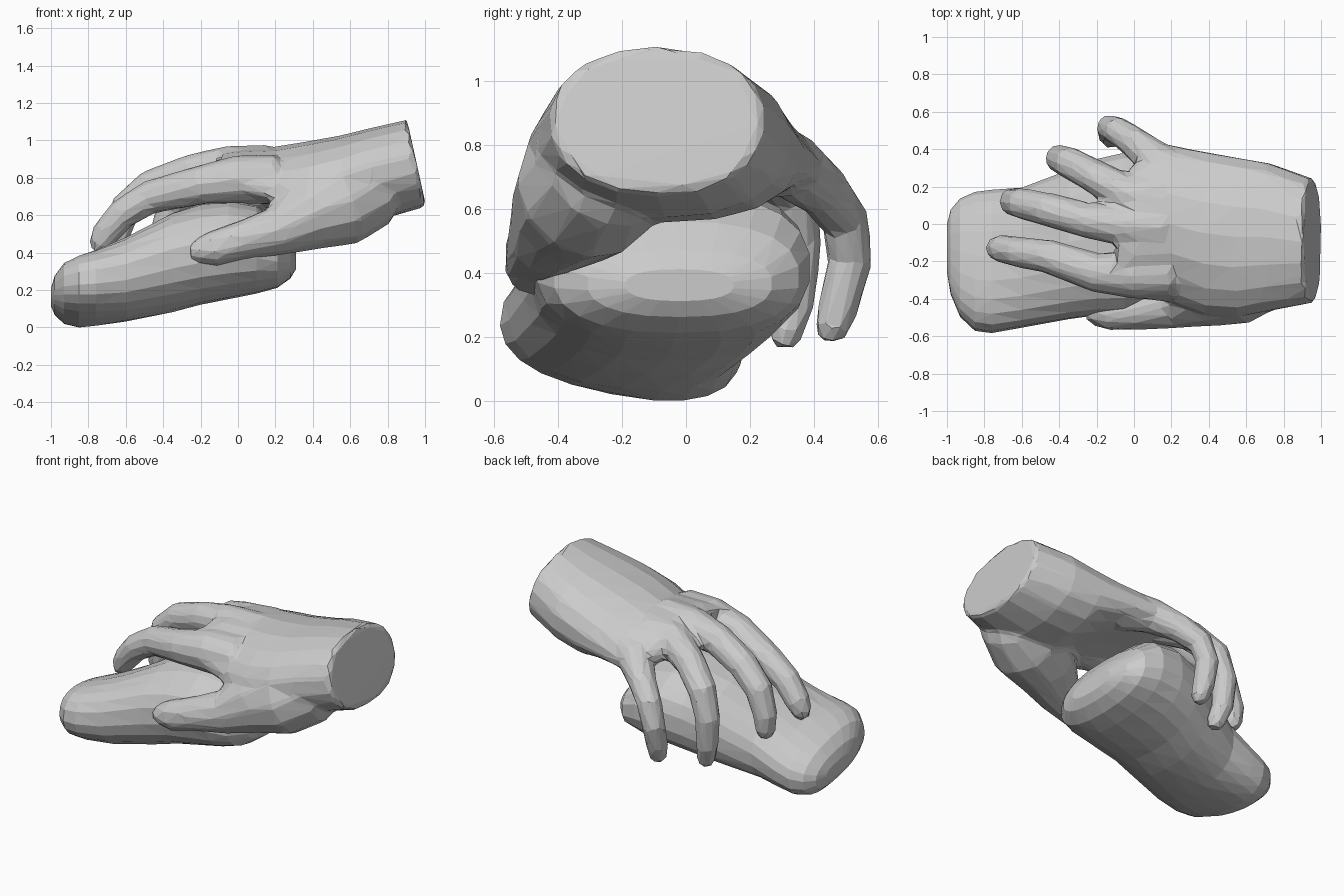
import bpy, bmesh, math
from mathutils import Vector

if "Cube" in bpy.data.objects:
    bpy.data.objects.remove(bpy.data.objects["Cube"])


def loft(name, rings):
    """Closed flat-faced skin through rings that have equal point counts."""
    bm = bmesh.new()
    loops = [[bm.verts.new(p) for p in ring] for ring in rings]
    n = len(loops[0])
    for a, b in zip(loops, loops[1:]):
        for i in range(n):
            j = (i + 1) % n
            bm.faces.new((a[i], a[j], b[j], b[i]))
    bm.faces.new(loops[0][::-1])
    bm.faces.new(loops[-1])
    bmesh.ops.recalc_face_normals(bm, faces=bm.faces)
    bmesh.ops.triangulate(bm, faces=[f for f in bm.faces if len(f.verts) == 4])
    me = bpy.data.meshes.new(name)
    bm.to_mesh(me)
    bm.free()
    ob = bpy.data.objects.new(name, me)
    bpy.context.collection.objects.link(ob)
    return ob


def section(x, yc, zc, hy, hz, roll=0, lean=0, droop=0, n=18, power=2.2):
    """Rounded cross-section facing x; lean slants it, droop lowers its edges."""
    pts = []
    r = math.radians(roll)
    for i in range(n):
        a = 2 * math.pi * (i + 0.5) / n
        c, s = math.cos(a), math.sin(a)
        u = math.copysign(abs(c) ** (2 / power), c) * hy
        v = math.copysign(abs(s) ** (2 / power), s) * hz - droop * (u / hy) ** 2
        y, z = u * math.cos(r) - v * math.sin(r), u * math.sin(r) + v * math.cos(r)
        pts.append((x - lean * z, yc + y, zc + z))
    return pts


def digit(name, path, n=12):
    """Tapered tube along (x, y, z, radius) points, rounded at the tip."""
    pts = [(Vector(p[:3]), p[3] + 0.006) for p in path]
    t = (pts[-1][0] - pts[-2][0]).normalized()
    tip, r = pts[-1]
    pts.append((tip + t * r * 0.7, r * 0.55))
    rings = []
    for i, (p, r) in enumerate(pts):
        t = (pts[min(i + 1, len(pts) - 1)][0] - pts[max(i - 1, 0)][0]).normalized()
        up = t.cross(Vector((0, 1, 0))).normalized()
        side = up.cross(t)
        rings.append([p + r * (up * math.sin(a) + side * math.cos(a))
                      for a in (2 * math.pi * k / n for k in range(n))])
    return loft(name, rings)


# Sloping stone under the hand
loft("stone", [section(*s, n=22, power=2.4) for s in (
    (-1.0, -.13, .17, .13, .04, -10),
    (-.98, -.15, .18, .23, .09, -12),
    (-.93, -.18, .19, .32, .145, -12),
    (-.85, -.2, .20, .375, .175, -11),
    (-.76, -.2, .22, .385, .19, -9),
    (-.6, -.18, .265, .375, .22, -6),
    (-.35, -.11, .355, .40, .265, -3),
    (-.2, -.07, .40, .42, .27, -1),
    (-.05, -.05, .425, .435, .265, 0),
    (.1, -.04, .425, .43, .235, 0),
    (.21, -.03, .395, .385, .175, 0),
    (.28, -.02, .375, .29, .105, 0),
    (.31, -.02, .37, .17, .05, 0))])

# Palm, hollow underneath, and cut wrist
hand = loft("hand", [section(*s) for s in (
    (.955, -.09, .887, .335, .232, 0, .22),
    (.72, -.07, .825, .4, .245, 0, .12),
    (.55, -.07, .80, .43, .235, 0, 0, .02),
    (.38, -.05, .825, .44, .18, 0, 0, .07),
    (.2, 0, .83, .425, .145, 0, 0, .1),
    (.02, -.03, .84, .37, .125, 0, 0, .07),
    (-.09, -.06, .84, .28, .1, 0, 0, .03))])

# Thumb with its fleshy base, and four curled fingers
digits = {
    "thumb": ((.83, -.15, .83, .12), (.7, -.25, .74, .205), (.55, -.31, .67, .225),
              (.37, -.36, .61, .19), (.2, -.43, .52, .125),
              (0, -.47, .47, .095), (-.13, -.475, .43, .09), (-.21, -.475, .415, .065)),
    "index_finger": ((.2, -.26, .8, .13), (0, -.27, .80, .125), (-.2, -.26, .77, .1),
                     (-.47, -.17, .705, .085), (-.62, -.15, .615, .077),
                     (-.71, -.13, .51, .07), (-.74, -.13, .45, .055)),
    "middle_finger": ((.15, -.02, .86, .12), (-.05, -.01, .87, .105), (-.25, .02, .84, .09),
                      (-.47, .08, .76, .085), (-.6, .11, .65, .078),
                      (-.65, .12, .5, .068), (-.65, .12, .4, .055)),
    "ring_finger": ((.15, .14, .83, .12), (-.03, .15, .83, .105), (-.22, .26, .77, .085),
                    (-.35, .33, .66, .08), (-.4, .35, .5, .07),
                    (-.39, .34, .32, .06), (-.36, .31, .21, .05)),
    "little_finger": ((.3, .24, .77, .12), (.13, .33, .745, .1), (.01, .43, .665, .08),
                      (-.09, .5, .57, .07), (-.13, .515, .45, .065),
                      (-.13, .48, .31, .06), (-.12, .455, .23, .05)),
}
bpy.context.view_layer.objects.active = hand
for name, path in digits.items():
    d = digit(name, path)
    m = hand.modifiers.new(name, 'BOOLEAN')
    m.operation, m.solver, m.object = 'UNION', 'EXACT', d
    bpy.ops.object.modifier_apply(modifier=m.name)
    bpy.data.objects.remove(d)

# Blend the joints into one skin, then reduce it to flat facets
m = hand.modifiers.new("blend", 'REMESH')
m.mode, m.voxel_size = 'VOXEL', 0.018
m = hand.modifiers.new("soften", 'SMOOTH')
m.factor, m.iterations = 0.5, 7
m = hand.modifiers.new("facets", 'DECIMATE')
m.ratio = 0.04
for m in list(hand.modifiers):
    bpy.ops.object.modifier_apply(modifier=m.name)
for p in hand.data.polygons:
    p.use_smooth = False

# Rest the model on the ground
low = min(v.co.z for o in bpy.data.objects for v in o.data.vertices)
for o in bpy.data.objects:
    for v in o.data.vertices:
        v.co.z -= low
